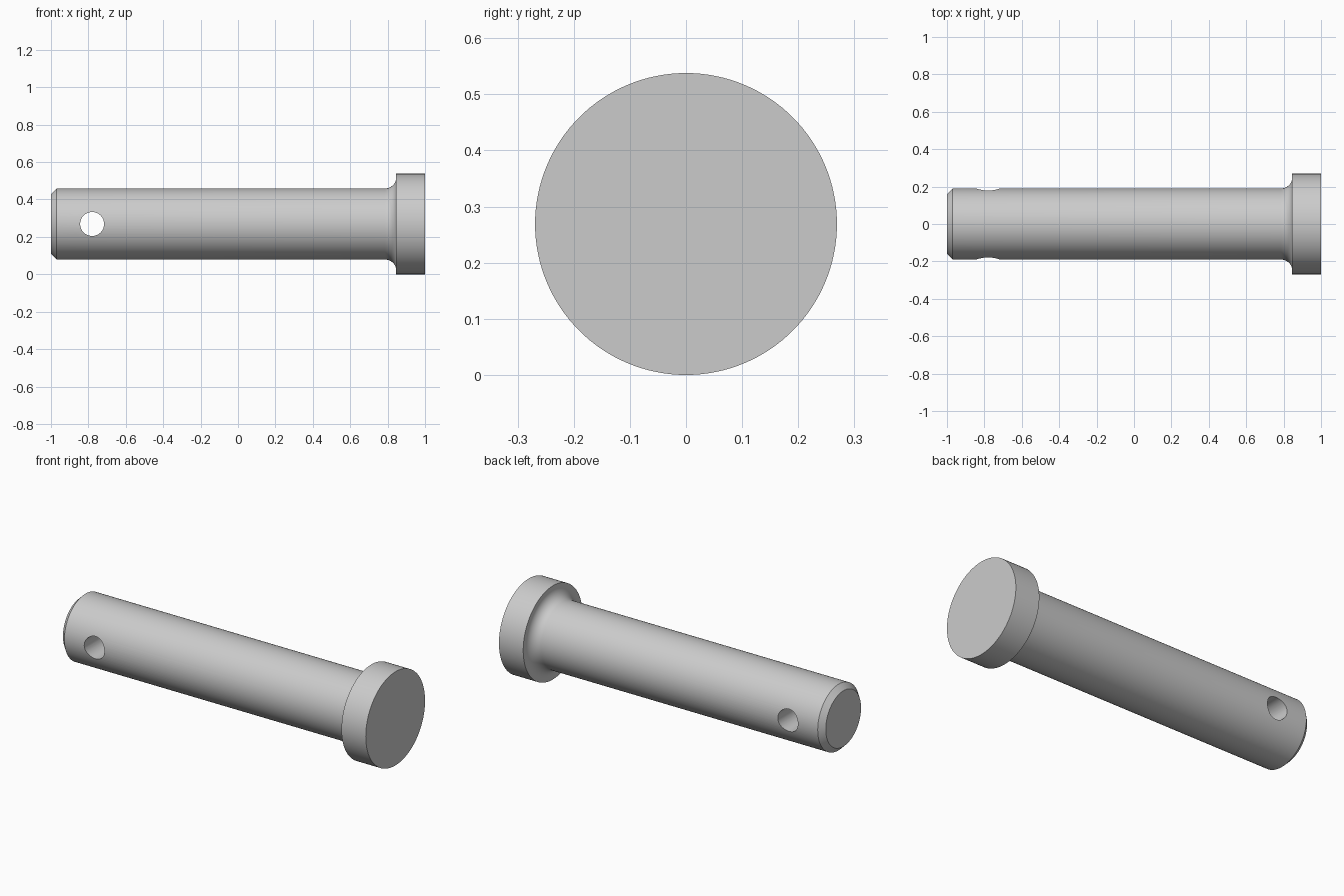
import bpy, bmesh, math

if "Cube" in bpy.data.objects:
    bpy.data.objects.remove(bpy.data.objects["Cube"])

R_HEAD, R_SHAFT, FILLET = 0.269, 0.19, 0.06
X_HEAD, SEG = 0.846, 128

steel = bpy.data.materials.new("light_grey_steel")
steel.diffuse_color = (0.6, 0.6, 0.6, 1)
steel.use_nodes = True
steel.node_tree.nodes["Principled BSDF"].inputs["Base Color"].default_value = steel.diffuse_color

# Profile (x, radius): chamfered tip, shaft, fillet, head
profile = [(-1.0, 0.16), (-0.97, R_SHAFT)]
for i in range(13):
    a = math.pi / 2 * i / 12
    profile.append((X_HEAD - FILLET + FILLET * math.sin(a),
                    R_SHAFT + FILLET - FILLET * math.cos(a)))
profile += [(X_HEAD, R_HEAD), (1.0, R_HEAD)]

# Revolve the profile around the x axis
bm = bmesh.new()
rings = []
for x, r in profile:
    rings.append([bm.verts.new((x, r * math.cos(2 * math.pi * k / SEG),
                                R_HEAD + r * math.sin(2 * math.pi * k / SEG)))
                  for k in range(SEG)])
for a, b in zip(rings, rings[1:]):
    for k in range(SEG):
        n = (k + 1) % SEG
        bm.faces.new((a[k], a[n], b[n], b[k]))
bm.faces.new(rings[0])
bm.faces.new(rings[-1])
bmesh.ops.recalc_face_normals(bm, faces=bm.faces)
mesh = bpy.data.meshes.new("clevis_pin")
bm.to_mesh(mesh)
bm.free()
pin = bpy.data.objects.new("clevis_pin", mesh)
bpy.context.collection.objects.link(pin)
mesh.materials.append(steel)

# Cross hole near the tip
bpy.ops.mesh.primitive_cylinder_add(vertices=64, radius=0.064, depth=1,
                                    location=(-0.78, 0, R_HEAD),
                                    rotation=(math.pi / 2, 0, 0))
cutter = bpy.context.object
cutter.name = "hole_cutter"
cutter.data.materials.append(steel)
cutter.hide_render = True

bpy.ops.object.select_all(action='DESELECT')
pin.select_set(True)
bpy.context.view_layer.objects.active = pin
mod = pin.modifiers.new("cross_hole", 'BOOLEAN')
mod.operation = 'DIFFERENCE'
mod.solver = 'EXACT'
mod.object = cutter
bpy.ops.object.modifier_apply(modifier=mod.name)
bpy.data.objects.remove(cutter)

bpy.ops.object.shade_smooth_by_angle(angle=math.radians(30))
